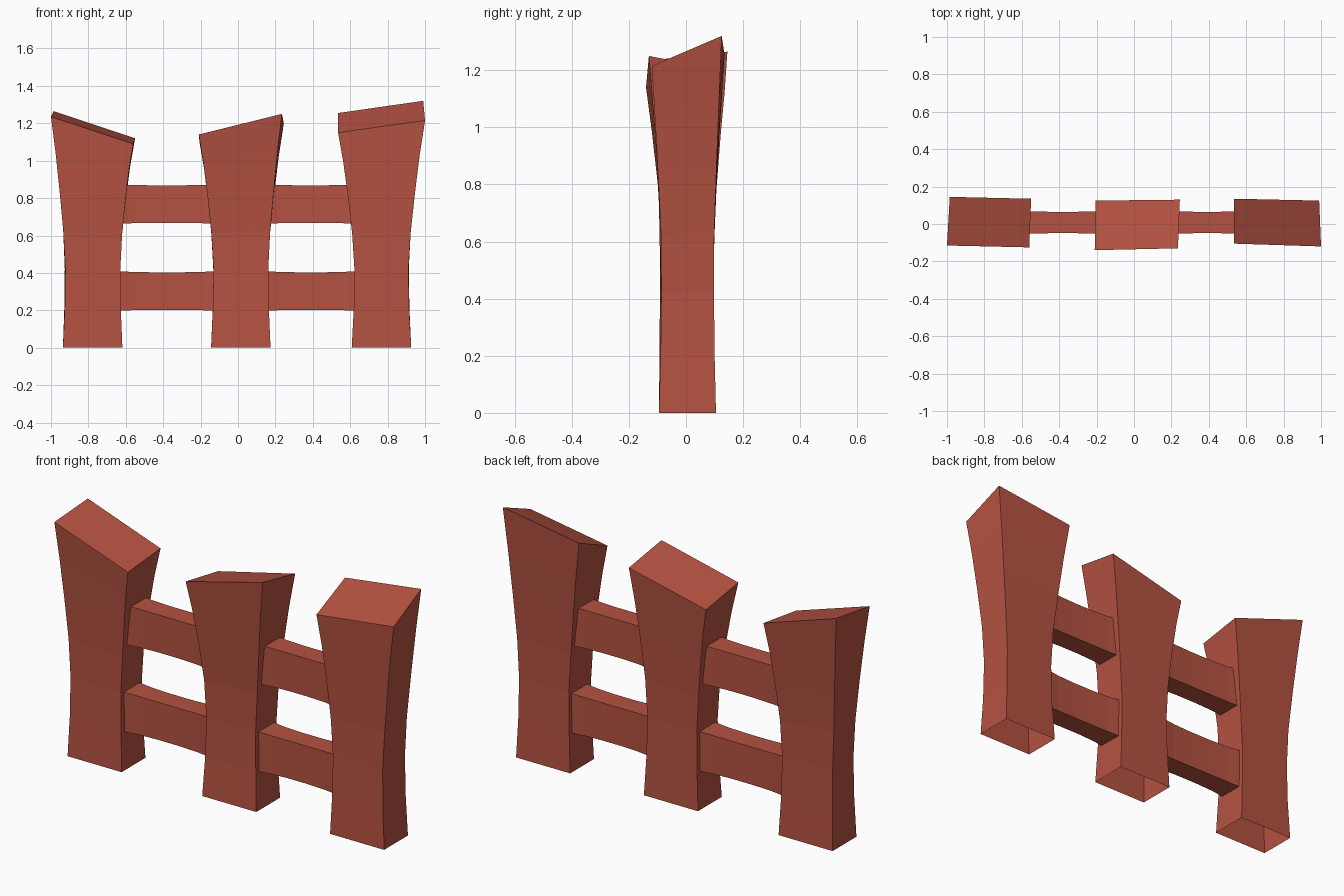
import bpy, bmesh

if "Cube" in bpy.data.objects:
    bpy.data.objects.remove(bpy.data.objects["Cube"])

red = bpy.data.materials.new("brick_red")
red.diffuse_color = (0.46, 0.085, 0.053, 1)
red.use_nodes = True
red.node_tree.nodes["Principled BSDF"].inputs["Base Color"].default_value = red.diffuse_color


def loft(name, rings, cap_last=False):
    """Skin a row of four-corner rings into a flat-shaded tube."""
    bm = bmesh.new()
    rows = [[bm.verts.new(p) for p in ring] for ring in rings]
    for a, b in zip(rows, rows[1:]):
        for i in range(4):
            j = (i + 1) % 4
            bm.faces.new((a[i], a[j], b[j], b[i]))
    if cap_last:
        bm.faces.new(rows[-1])
    mesh = bpy.data.meshes.new(name)
    bmesh.ops.recalc_face_normals(bm, faces=bm.faces)
    bm.to_mesh(mesh)
    bm.free()
    mesh.materials.append(red)
    obj = bpy.data.objects.new(name, mesh)
    bpy.context.collection.objects.link(obj)


# Post levels: height, blend towards the top outline in x and in y
LEVELS = [(0, 0, 0), (0.21, -0.15, -0.25), (0.42, -0.2, -0.35),
          (0.62, -0.03, -0.3), (0.83, 0.28, 0.1), (1.03, 0.62, 0.55)]


def post(name, cx, top):
    """Waisted post, open below, with a slanted cut top."""
    base = [(cx - 0.159, -0.095), (cx + 0.159, -0.095),
            (cx + 0.159, 0.105), (cx - 0.159, 0.105)]
    rings = []
    for z, fx, fy in LEVELS:
        rings.append([(b[0] + (t[0] - b[0]) * fx, b[1] + (t[1] - b[1]) * fy,
                       z + (t[2] - 1.21) * (z / 1.21) ** 3)
                      for b, t in zip(base, top)])
    rings.append(top)
    loft(name, rings, True)


# Top corners: front left, front right, back right, back left
post("left_post", -0.777, [(-1.0, -0.115, 1.235), (-0.56, -0.125, 1.09),
                           (-0.55, 0.135, 1.12), (-0.985, 0.145, 1.265)])
post("middle_post", 0.015, [(-0.21, -0.14, 1.14), (0.235, -0.13, 1.25),
                            (0.245, 0.13, 1.20), (-0.205, 0.125, 1.095)])
post("right_post", 0.767, [(0.535, -0.105, 1.15), (1.0, -0.12, 1.215),
                           (0.99, 0.125, 1.32), (0.535, 0.135, 1.255)])


# Rails between the posts, slightly thicker at both ends
def rail(name, x0, x1, z):
    rings = []
    for t, flare in ((0, 1), (0.17, 0.3), (0.38, 0), (0.62, 0), (0.83, 0.3), (1, 1)):
        x = x0 + (x1 - x0) * t
        hy, hz = 0.057 + 0.01 * flare, 0.1 + 0.006 * flare
        rings.append([(x, 0.008 - hy, z - hz), (x, 0.008 + hy, z - hz),
                      (x, 0.008 + hy, z + hz), (x, 0.008 - hy, z + hz)])
    loft(name, rings)


for level, z in (("lower", 0.303), ("upper", 0.768)):
    rail(level + "_left_rail", -0.645, -0.115, z)
    rail(level + "_right_rail", 0.145, 0.635, z)
